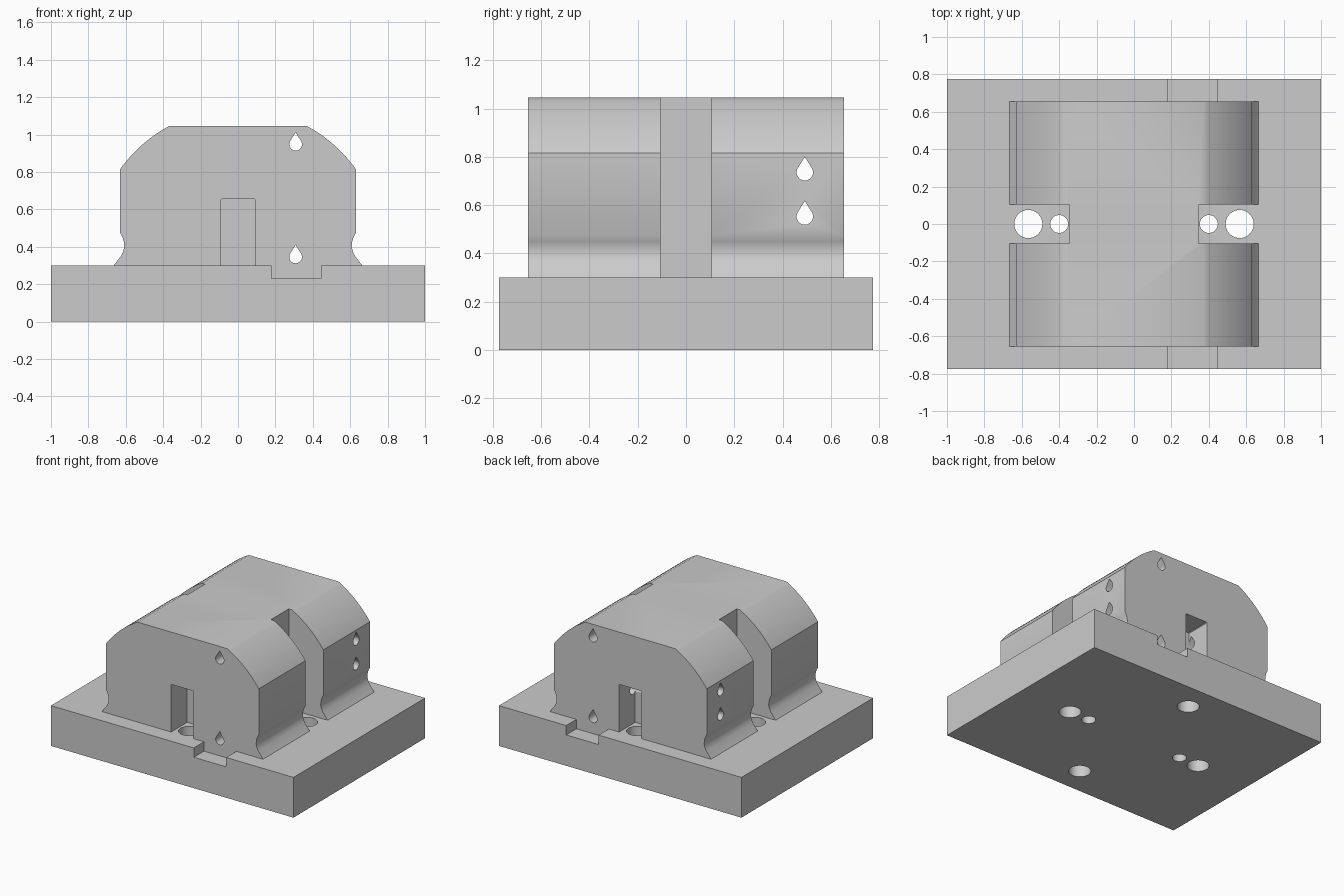
import bpy
import bmesh
from math import sin, cos, radians, atan2, hypot
from mathutils import Vector

cube = bpy.data.objects.get("Cube")
if cube:
    bpy.data.objects.remove(cube, do_unlink=True)

grey = bpy.data.materials.new("plain grey")
grey.use_nodes = True
colour = (0.6, 0.6, 0.6, 1)
grey.diffuse_color = colour
grey.node_tree.nodes["Principled BSDF"].inputs["Base Color"].default_value = colour


def prism(name, outline, axis, start, end):
    """Extrude a 2D outline along x, y or z between two positions."""
    place = {"x": lambda u, v, w: (w, u, v),
             "y": lambda u, v, w: (u, w, v),
             "z": lambda u, v, w: (u, v, w)}[axis]
    bm = bmesh.new()
    face = bm.faces.new([bm.verts.new(place(u, v, start)) for u, v in outline])
    grown = bmesh.ops.extrude_face_region(bm, geom=[face])
    moved = [g for g in grown["geom"] if isinstance(g, bmesh.types.BMVert)]
    bmesh.ops.translate(bm, verts=moved, vec=Vector(place(0, 0, end - start)))
    bmesh.ops.recalc_face_normals(bm, faces=bm.faces)
    mesh = bpy.data.meshes.new(name)
    bm.to_mesh(mesh)
    bm.free()
    mesh.materials.append(grey)
    obj = bpy.data.objects.new(name, mesh)
    bpy.context.collection.objects.link(obj)
    return obj


def rect(u0, u1, v0, v1):
    return [(u0, v0), (u1, v0), (u1, v1), (u0, v1)]


def circle(u, v, r, steps=40):
    return [(u + r * cos(radians(360 * i / steps)),
             v + r * sin(radians(360 * i / steps))) for i in range(steps)]


def teardrop(u, v, r=0.034, tip=0.064):
    """Round bottom with a pointed top."""
    arc = [radians(150 + 240 * i / 24) for i in range(25)]
    return [(u + r * cos(a), v + r * sin(a)) for a in arc] + [(u, v + tip)]


def cut(target, cutters):
    bpy.context.view_layer.objects.active = target
    for cutter in cutters:
        cutter.hide_render = True
        mod = target.modifiers.new("cut", "BOOLEAN")
        mod.operation = "DIFFERENCE"
        mod.solver = "EXACT"
        mod.object = cutter
        bpy.ops.object.modifier_apply(modifier=mod.name)
        bpy.data.objects.remove(cutter, do_unlink=True)


def smooth(obj):
    bpy.ops.object.select_all(action="DESELECT")
    obj.select_set(True)
    bpy.context.view_layer.objects.active = obj
    bpy.ops.object.shade_smooth_by_angle(angle=radians(30))


BODY_Y, TOP, DECK = 0.655, 1.045, 0.30

# Base plate with bolt holes and a notch at each end
base = prism("base_plate", rect(-1, 1, -0.775, 0.775), "z", 0, DECK)
base_cuts = []
for s in (-1, 1):
    for x, y, r in ((0.565 * s, 0, 0.075), (0.4 * s, 0, 0.048), (0, 0.57 * s, 0.075)):
        base_cuts.append(prism("bolt_hole", circle(x, y, r), "z", -0.1, 0.5))
    base_cuts.append(prism("notch", rect(0.178, 0.445, 0.23, 0.5), "y",
                           BODY_Y * s, 0.9 * s))
cut(base, base_cuts)
smooth(base)

# Body profile: flared foot, waist, straight wall, curved shoulder, flat top
side = [(0.665, DECK), (0.626, 0.35), (0.614, 0.375), (0.608, 0.40),
        (0.610, 0.425), (0.617, 0.45), (0.63, 0.475)]
centre = 0.365
radius = hypot(0.63, 0.815 - centre)
low, high = atan2(0.815 - centre, 0.63), atan2(TOP - centre, 0.37)
for i in range(13):
    a = low + (high - low) * i / 12
    side.append((radius * cos(a), min(TOP, centre + radius * sin(a))))
side[-1] = (0.37, TOP)
profile = side + [(-x, z) for x, z in reversed(side)]
body = prism("body_block", profile, "y", -BODY_Y, BODY_Y)

# Side slots, end recesses and teardrop through holes
body_cuts = []
recess = [(-0.093, 0.1), (0.093, 0.1), (0.093, 0.65), (0.088, 0.655),
          (-0.088, 0.655), (-0.093, 0.65)]
for s in (-1, 1):
    body_cuts.append(prism("side_slot", rect(-0.105, 0.105, 0.1, 1.3), "x",
                           0.345 * s, 0.9 * s))
    body_cuts.append(prism("end_recess", recess, "y", 0.465 * s, 0.9 * s))
for z in (0.346, 0.948):
    body_cuts.append(prism("long_hole", teardrop(0.308, z), "y", -0.9, 0.9))
for z in (0.553, 0.736):
    body_cuts.append(prism("cross_hole", teardrop(0.492, z), "x", -0.9, 0.9))
cut(body, body_cuts)
smooth(body)
